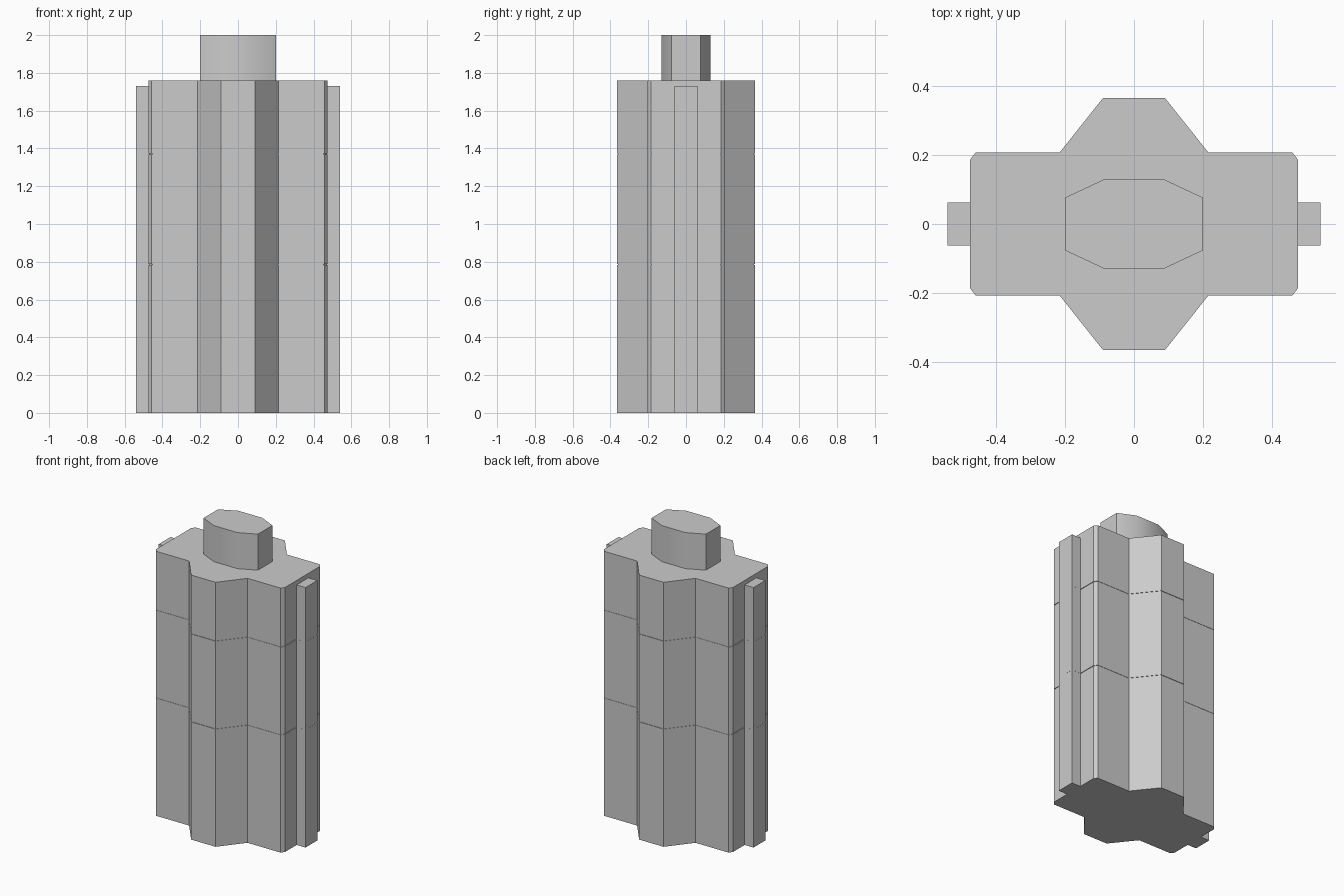
import bpy
import bmesh

cube = bpy.data.objects.get("Cube")
if cube:
    bpy.data.objects.remove(cube, do_unlink=True)

# Single flat colour
grey = bpy.data.materials.new("plain_grey")
grey.use_nodes = True
colour = (0.6, 0.6, 0.6, 1)
grey.diffuse_color = colour
grey.node_tree.nodes["Principled BSDF"].inputs["Base Color"].default_value = colour

SEAMS = (0.785, 1.37)   # heights of the joints between storeys
GAP = 0.002             # half the height of a joint


def mirrored(quarter):
    """Complete outline from its +x +y quarter, listed from the x side to the y side."""
    right_back = list(quarter)
    left_back = [(-x, y) for x, y in reversed(quarter)]
    half = right_back + left_back
    return half + [(-x, -y) for x, y in half]


def prism(name, outline, bottom, top, centre_x=0, seams=()):
    """Upright prism with thin recessed joints at the seam heights."""
    levels = [(bottom, 1)]
    for z in seams:
        levels += [(z - GAP, 1), (z - GAP, 0.99), (z + GAP, 0.99), (z + GAP, 1)]
    levels.append((top, 1))
    bm = bmesh.new()
    rings = [[bm.verts.new((centre_x + x * s, y * s, z)) for x, y in outline]
             for z, s in levels]
    count = len(outline)
    for low, high in zip(rings, rings[1:]):
        for i in range(count):
            j = (i + 1) % count
            bm.faces.new((low[i], low[j], high[j], high[i]))
    bm.faces.new(list(reversed(rings[0])))
    bm.faces.new(rings[-1])
    bmesh.ops.recalc_face_normals(bm, faces=bm.faces)
    mesh = bpy.data.meshes.new(name)
    bm.to_mesh(mesh)
    bm.free()
    mesh.materials.append(grey)
    obj = bpy.data.objects.new(name, mesh)
    bpy.context.collection.objects.link(obj)
    return obj


# Main tower: chamfered slab with tapered bays at front and back
tower = prism("tower_body",
              mirrored([(0.475, 0.185), (0.458, 0.207), (0.215, 0.207), (0.09, 0.364)]),
              0, 1.76, seams=SEAMS)

# Rooftop block, its shallow corners shaded smooth
roof_block = prism("roof_block", mirrored([(0.2, 0.076), (0.087, 0.129)]), 1.755, 2)

# Narrow shafts on both ends
for side, sign in (("left", 1), ("right", -1)):
    prism(side + "_side_shaft", mirrored([(0.035, 0.062)]), 0, 1.73,
          centre_x=sign * 0.505, seams=SEAMS)

bpy.ops.object.select_all(action="DESELECT")
roof_block.select_set(True)
bpy.context.view_layer.objects.active = roof_block
bpy.ops.object.shade_smooth_by_angle(angle=0.55)
